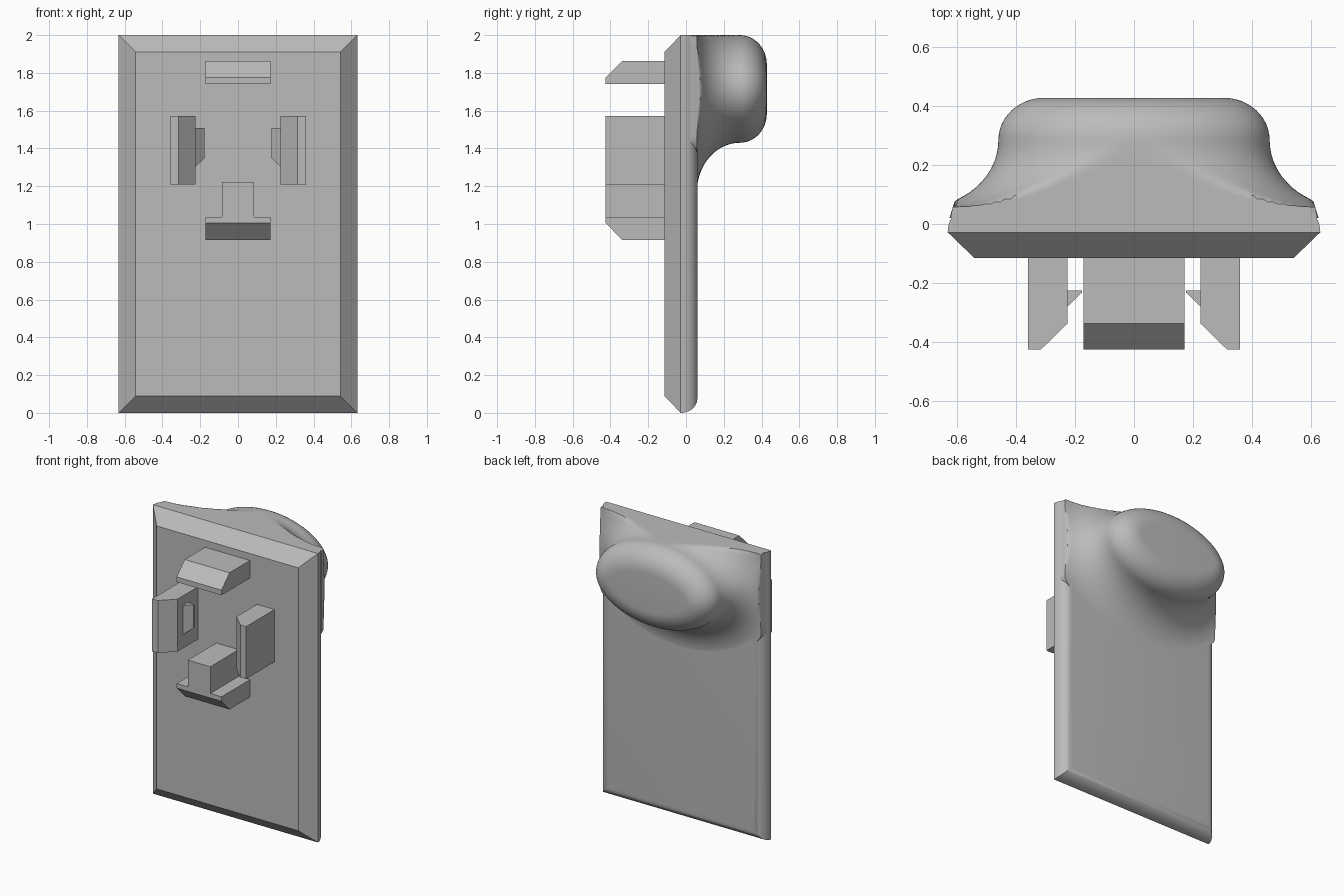
import bpy
import bmesh
from math import cos, sin, pi, hypot

if "Cube" in bpy.data.objects:
    bpy.data.objects.remove(bpy.data.objects["Cube"], do_unlink=True)

GREY = (0.5, 0.5, 0.5, 1)
mat = bpy.data.materials.new("plain grey")
mat.use_nodes = True
mat.diffuse_color = GREY
mat.node_tree.nodes["Principled BSDF"].inputs["Base Color"].default_value = GREY


def loft(name, rings, smooth=False):
    """Skin a stack of closed rings and cap both ends."""
    bm = bmesh.new()
    rows = [[bm.verts.new(p) for p in ring] for ring in rings]
    n = len(rows[0])
    for low, high in zip(rows, rows[1:]):
        for i in range(n):
            j = (i + 1) % n
            bm.faces.new((low[i], low[j], high[j], high[i]))
    bm.faces.new(rows[0])
    bm.faces.new(rows[-1])
    bmesh.ops.remove_doubles(bm, verts=bm.verts, dist=0.0001)
    bmesh.ops.recalc_face_normals(bm, faces=bm.faces)
    mesh = bpy.data.meshes.new(name)
    bm.to_mesh(mesh)
    bm.free()
    mesh.materials.append(mat)
    obj = bpy.data.objects.new(name, mesh)
    bpy.context.collection.objects.link(obj)
    if smooth:
        bpy.ops.object.select_all(action="DESELECT")
        obj.select_set(True)
        bpy.context.view_layer.objects.active = obj
        bpy.ops.object.shade_smooth_by_angle(angle=pi / 5)
    return obj


# Plate: bevelled front, rounded back on the sides and bottom, square top
W, H = 0.632, 2.0


def plate_ring(y, inset, top_inset):
    x, low, high = W - inset, inset, H - top_inset
    return [(-x, y, low), (x, y, low), (x, y, high), (-x, y, high)]


rings = [plate_ring(-0.115, 0.09, 0.09)]
for k in range(11):
    u = k / 10 * pi / 2
    rings.append(plate_ring(-0.028 + 0.088 * sin(u), 0.075 * (1 - cos(u)), 0))
loft("plate", rings, smooth=True)

# Knob: oval with a rounded rim, flaring into the plate and trimmed at its edges
A, B, CZ = 0.46, 0.285, 1.715
STEPS = 128


def knob_ring(offset, y):
    side = W - 0.3 * y
    ring = []
    for i in range(STEPS):
        t = 2 * pi * i / STEPS
        nx, nz = cos(t) / A, sin(t) / B
        size = hypot(nx, nz)
        x = A * cos(t) + offset * nx / size
        z = CZ + B * sin(t) + offset * nz / size
        ring.append((max(-side, min(side, x)), y, min(H, z)))
    return ring


profile = []
for k in range(13):
    u = k / 12 * pi / 2
    profile.append((-0.155 * (1 - sin(u)), 0.285 + 0.143 * cos(u)))
for k in range(1, 17):
    v = k / 16 * pi / 2
    profile.append((0.26 * (1 - cos(v)), 0.058 + 0.227 * (1 - sin(v))))
profile.append((0.26, 0.02))
loft("knob", [knob_ring(d, y) for d, y in profile], smooth=True)

# Clips on the front
BASE, TIP, BEND = -0.1, -0.426, -0.338


def clip_across(name, flat, lip, outer):
    section = [(BASE, flat), (TIP, flat), (TIP, lip), (BEND, outer), (BASE, outer)]
    loft(name, [[(x, y, z) for y, z in section] for x in (-0.172, 0.172)])


clip_across("upper_clip", 1.74, 1.775, 1.862)
clip_across("lower_clip", 1.037, 1.006, 0.916)
rib = [(-0.086, 1.037), (0.086, 1.037), (0.086, 1.222), (-0.086, 1.222)]
loft("lower_clip_rib", [[(x, y, z) for x, z in rib] for y in (BASE, TIP)])

# Side clips with small hooks facing each other
for side, s in (("left", 1), ("right", -1)):
    section = [(0.226, BASE), (0.226, BEND), (0.316, TIP), (0.36, TIP), (0.36, BASE)]
    loft(side + "_clip", [[(s * x, y, z) for x, y in section] for z in (1.21, 1.573)])
    hook = []
    for x, front, low in ((0.23, -0.284, 1.3), (0.177, -0.233, 1.347)):
        hook.append([(s * x, front, low), (s * x, -0.225, low),
                     (s * x, -0.225, 1.507), (s * x, front, 1.507)])
    loft(side + "_hook", hook)
